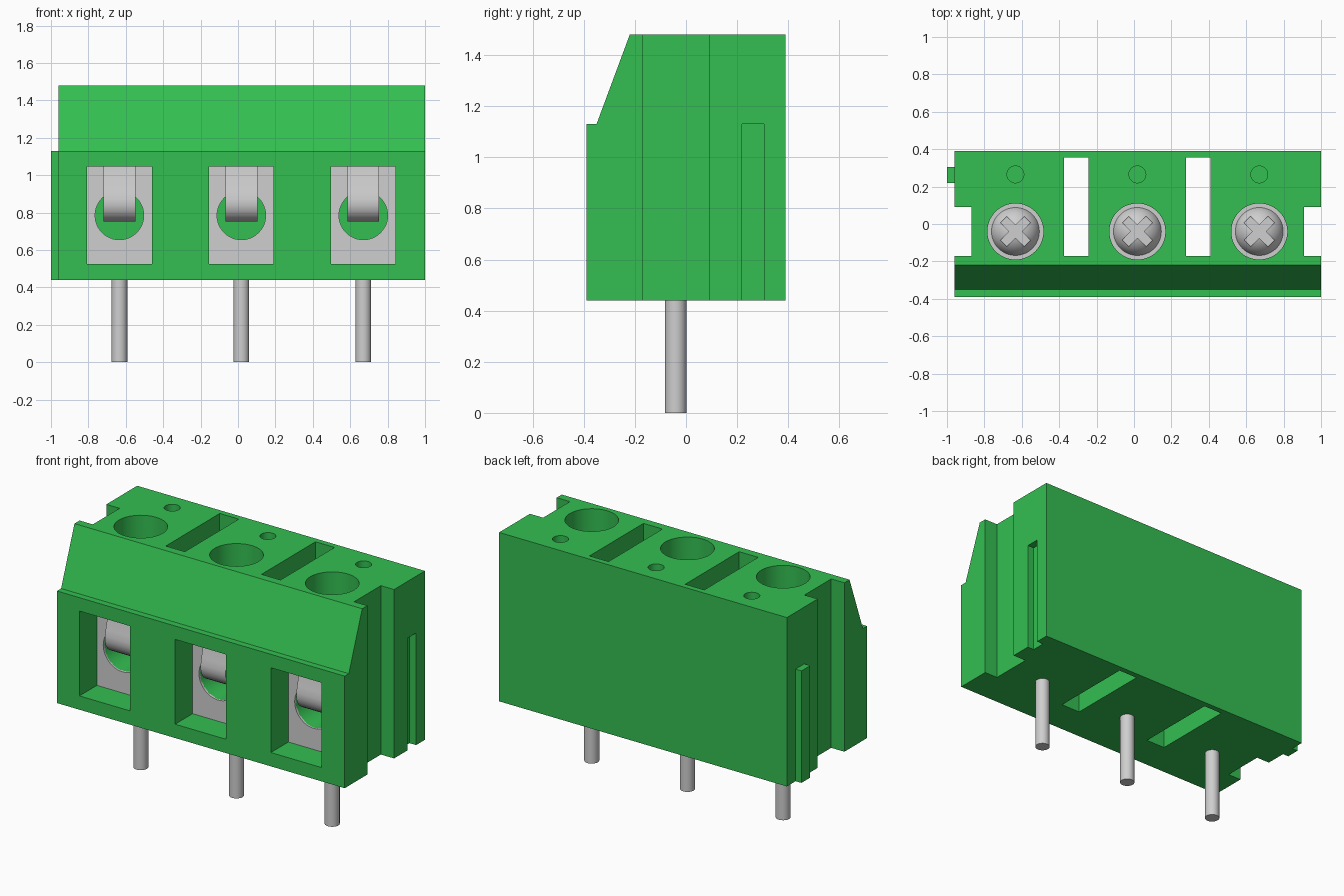
import bpy, bmesh, math
from mathutils import Matrix, Vector

if "Cube" in bpy.data.objects:
    bpy.data.objects.remove(bpy.data.objects["Cube"], do_unlink=True)


def material(name, rgb):
    m = bpy.data.materials.new(name)
    m.use_nodes = True
    m.diffuse_color = (*rgb, 1)
    bsdf = next(n for n in m.node_tree.nodes if n.type == "BSDF_PRINCIPLED")
    bsdf.inputs["Base Color"].default_value = (*rgb, 1)
    return m


GREEN = material("green plastic", (0.034, 0.52, 0.083))
METAL = material("grey metal", (0.62, 0.62, 0.62))


def finish(name, bm, mat=None):
    bmesh.ops.recalc_face_normals(bm, faces=bm.faces)
    mesh = bpy.data.meshes.new(name)
    bm.to_mesh(mesh)
    bm.free()
    obj = bpy.data.objects.new(name, mesh)
    bpy.context.collection.objects.link(obj)
    if mat:
        mesh.materials.append(mat)
    return obj


def box(name, x, y, z, mat=None, turn=0):
    """Box from (low, high) ranges, optionally turned about its vertical axis."""
    bm = bmesh.new()
    size = [r[1] - r[0] for r in (x, y, z)]
    mid = Vector([(r[0] + r[1]) / 2 for r in (x, y, z)])
    bmesh.ops.create_cube(bm, size=1, matrix=Matrix.Translation(mid)
                          @ Matrix.Rotation(turn, 4, "Z") @ Matrix.Diagonal((*size, 1)))
    return finish(name, bm, mat)


def cylinder(name, start, end, r, mat=None):
    a, b = Vector(start), Vector(end)
    bm = bmesh.new()
    turn = (b - a).to_track_quat("Z", "Y").to_matrix().to_4x4()
    bmesh.ops.create_cone(bm, cap_ends=True, segments=48, radius1=r, radius2=r,
                          depth=(b - a).length,
                          matrix=Matrix.Translation((a + b) / 2) @ turn)
    return finish(name, bm, mat)


def extrude_x(name, outline, x0, x1, mat):
    """Sweep a (y, z) outline along x."""
    bm = bmesh.new()
    face = bm.faces.new([bm.verts.new((x0, y, z)) for y, z in outline])
    swept = bmesh.ops.extrude_face_region(bm, geom=[face])["geom"]
    bmesh.ops.translate(bm, vec=(x1 - x0, 0, 0),
                        verts=[v for v in swept if isinstance(v, bmesh.types.BMVert)])
    return finish(name, bm, mat)


def dome(name, x, y, z, r, height, mat):
    """Spherical cap with a flat underside."""
    bm = bmesh.new()
    sphere_r = (r * r + height * height) / (2 * height)
    top = math.asin(r / sphere_r)
    pts = [Vector((0, 0, 0))]
    for i in range(11):
        a = top * (1 - i / 10)
        pts.append(Vector((sphere_r * math.sin(a), 0,
                           sphere_r * math.cos(a) - sphere_r + height)))
    verts = [bm.verts.new(p) for p in pts]
    edges = [bm.edges.new(pair) for pair in zip(verts, verts[1:])]
    bmesh.ops.spin(bm, geom=verts + edges, axis=(0, 0, 1), cent=(0, 0, 0),
                   angle=math.tau, steps=48)
    bmesh.ops.remove_doubles(bm, verts=bm.verts, dist=0.0001)
    bmesh.ops.translate(bm, verts=bm.verts, vec=(x, y, z))
    return finish(name, bm, mat)


def cut(obj, cutters):
    bpy.context.view_layer.objects.active = obj
    for c in cutters:
        mod = obj.modifiers.new("cut", "BOOLEAN")
        mod.operation, mod.solver, mod.object = "DIFFERENCE", "EXACT", c
        bpy.ops.object.modifier_apply(modifier=mod.name)


def smooth(obj):
    bpy.ops.object.select_all(action="DESELECT")
    obj.select_set(True)
    bpy.context.view_layer.objects.active = obj
    bpy.ops.object.shade_smooth_by_angle(angle=math.radians(30))


LEFT, RIGHT, BASE, TOP = -0.96, 1.0, 0.44, 1.48
FRONT, BACK, SHELF = -0.39, 0.39, 1.13
PITCH, MIDDLE = 0.652, 0.018
SCREW_Y, PLATE_Y, SEAT = -0.04, -0.22, 1.28
poles = [("right", MIDDLE - PITCH), ("middle", MIDDLE), ("left", MIDDLE + PITCH)]

# Housing with sloped upper front
housing = extrude_x("housing", [(FRONT, BASE), (BACK, BASE), (BACK, TOP), (-0.22, TOP),
                                (-0.35, SHELF), (FRONT, SHELF)], LEFT, RIGHT, GREEN)
box("joining_rib", (-1.0, LEFT + 0.005), (0.22, 0.305), (BASE, SHELF), GREEN)

# Side notches, joining groove and slots between the poles
cutters = [box("notch_cutter", x, (-0.17, 0.09), (0, 2))
           for x in ((-1.5, -0.87), (0.91, 1.5))]
cutters.append(box("groove_cutter", (0.955, 1.5), (0.22, 0.305), (0, SHELF)))
cutters += [box("slot_cutter", (x - 0.065, x + 0.065), (-0.17, 0.355), (0, 2))
            for x in (MIDDLE - PITCH / 2, MIDDLE + PITCH / 2)]

for side, x in poles:
    # Wire opening, screw well and test hole
    bore = cylinder("bore_cutter", (x, -0.3, 0.785), (x, 0.15, 0.785), 0.13)
    cutters += [
        box("opening_cutter", (x - 0.173, x + 0.173), (-1, PLATE_Y + 0.01), (0.525, 1.047)),
        cylinder("well_cutter", (x, SCREW_Y, SEAT - 0.01), (x, SCREW_Y, 2), 0.15),
        cylinder("test_hole_cutter", (x, 0.265, TOP - 0.15), (x, 0.265, 2), 0.045),
        bore]

    # Clamp plate and spring tongue
    plate = box(side + "_clamp_plate", (x - 0.173, x + 0.173), (PLATE_Y, PLATE_Y + 0.015),
                (0.525, 1.047), METAL)
    cut(plate, [bore])
    smooth(plate)
    outer = [(-0.235, 1.047), (-0.243, 0.98), (-0.26, 0.91), (-0.268, 0.87),
             (-0.268, 0.84), (-0.26, 0.81), (-0.24, 0.78), (-0.21, 0.76), (-0.17, 0.752)]
    tongue = extrude_x(side + "_spring_tongue", outer + [(-0.17, 1.047)],
                       x - 0.085, x + 0.085, METAL)
    smooth(tongue)

    # Screw with crossed drive recess, on its seat
    seat = cylinder(side + "_screw_seat", (x, SCREW_Y, SEAT - 0.02), (x, SCREW_Y, SEAT),
                    0.15, METAL)
    head = dome(side + "_screw_head", x, SCREW_Y, SEAT, 0.128, 0.095, METAL)
    cross = [box("cross_cutter", (x - 0.09, x + 0.09), (SCREW_Y - 0.024, SCREW_Y + 0.024),
                 (SEAT + 0.04, 2), turn=math.radians(a)) for a in (45, -45)]
    cut(head, cross)
    for c in cross:
        bpy.data.objects.remove(c, do_unlink=True)

    # Solder pin
    pin = cylinder(side + "_pin", (x, SCREW_Y, 0), (x, SCREW_Y, BASE + 0.02), 0.042, METAL)
    for part in (seat, head, pin):
        smooth(part)

cut(housing, cutters)
for c in cutters:
    bpy.data.objects.remove(c, do_unlink=True)
smooth(housing)
